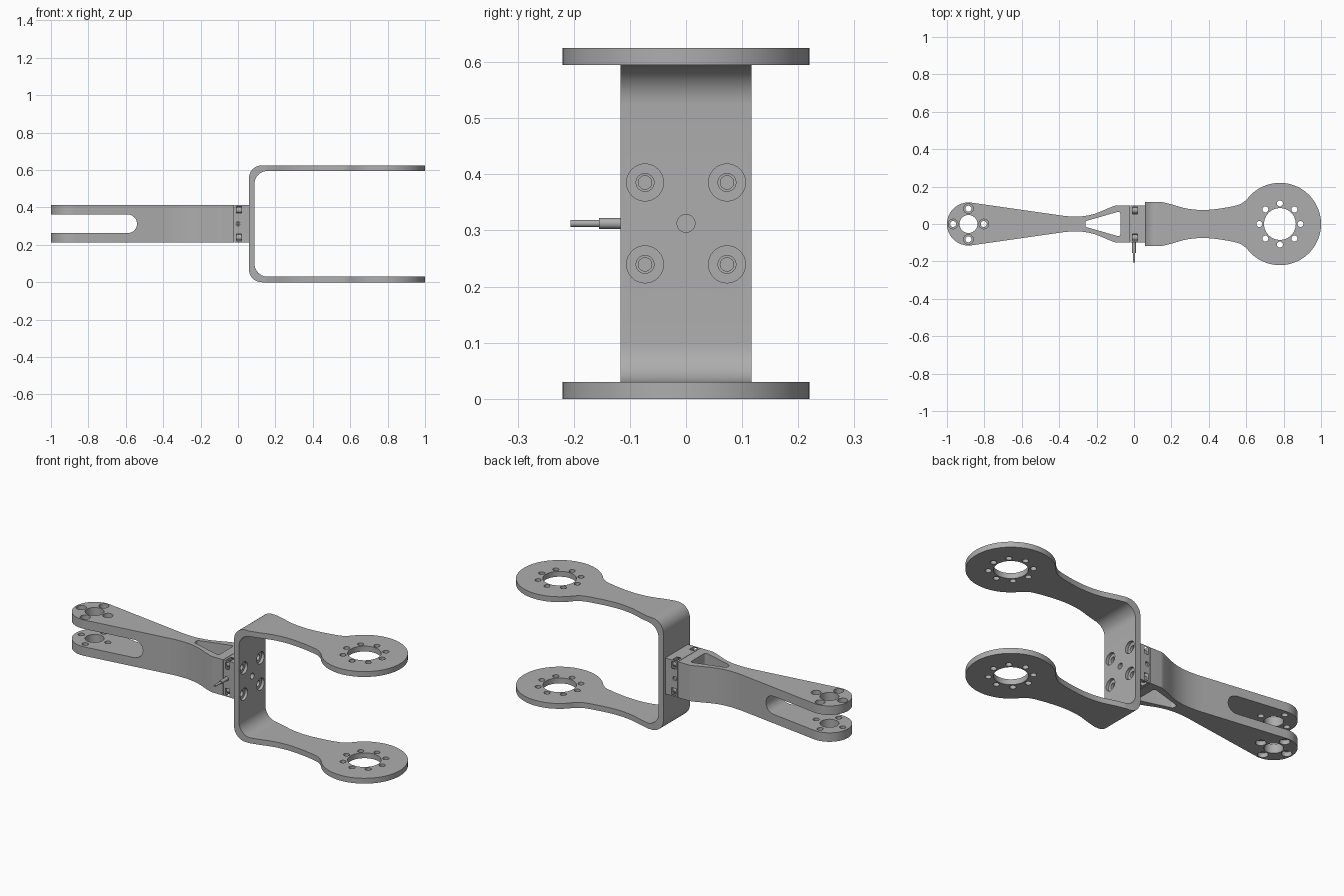
import bpy, bmesh
from math import cos, sin, pi, radians
from mathutils import Vector, Matrix
from mathutils.geometry import convex_hull_2d

cube = bpy.data.objects.get("Cube")
if cube:
    bpy.data.objects.remove(cube, do_unlink=True)

metal = bpy.data.materials.new("grey metal")
metal.use_nodes = True
GREY = (0.42, 0.42, 0.42, 1)
metal.diffuse_color = GREY
metal.node_tree.nodes["Principled BSDF"].inputs["Base Color"].default_value = GREY

MID = 0.3125                       # height of the joint axis
BOLTS = [(y, MID + z) for y in (-0.073, 0.073) for z in (-0.073, 0.073)]


def arc(cx, cy, r, a, b, n=16):
    """Points on an arc, angles in degrees."""
    return [(cx + r * cos(radians(a + (b - a) * i / n)),
             cy + r * sin(radians(a + (b - a) * i / n))) for i in range(n + 1)]


def smooth(points, n=6):
    """Smooth curve through a few points."""
    p = [Vector(q) for q in [points[0]] + points + [points[-1]]]
    out = []
    for a, b, c, d in zip(p, p[1:], p[2:], p[3:]):
        for i in range(n):
            t = i / n
            v = 0.5 * (2 * b + (c - a) * t + (2 * a - 5 * b + 4 * c - d) * t * t
                       + (3 * b - a - 3 * c + d) * t ** 3)
            out.append((v.x, v.y))
    return out + [points[-1]]


def hull(circles, r):
    """Rounded outline around a set of equal circles."""
    pts = [Vector(q) for x, y in circles for q in arc(x, y, r, 0, 360, 32)[:-1]]
    return [tuple(pts[i]) for i in convex_hull_2d(pts)]


def mirrored(half):
    """Close an upper outline with its reflection below the centre line."""
    return half + [(x, -y) for x, y in reversed(half) if y > 0.001]


def prism(name, outline, lo, hi, axis="z"):
    """Extrude an outline: x,y along z; x,z along y; or y,z along x."""
    place = {"z": lambda a, b, h: (a, b, h),
             "y": lambda a, b, h: (a, h, b),
             "x": lambda a, b, h: (h, a, b)}[axis]
    bm = bmesh.new()
    face = bm.faces.new([bm.verts.new(place(a, b, lo)) for a, b in outline])
    new = bmesh.ops.extrude_face_region(bm, geom=[face])["geom"]
    bmesh.ops.translate(bm, vec=place(0, 0, hi - lo),
                        verts=[g for g in new if isinstance(g, bmesh.types.BMVert)])
    bmesh.ops.recalc_face_normals(bm, faces=bm.faces)
    mesh = bpy.data.meshes.new(name)
    bm.to_mesh(mesh)
    bm.free()
    mesh.materials.append(metal)
    obj = bpy.data.objects.new(name, mesh)
    bpy.context.collection.objects.link(obj)
    return obj


def rod(name, a, b, r, lo, hi, axis="z", n=32):
    return prism(name, arc(a, b, r, 0, 360, n)[:-1], lo, hi, axis)


def activate(obj):
    bpy.ops.object.select_all(action="DESELECT")
    obj.select_set(True)
    bpy.context.view_layer.objects.active = obj


def combine(obj, cutter, operation="DIFFERENCE"):
    cutter.hide_render = True
    activate(obj)
    mod = obj.modifiers.new("cut", "BOOLEAN")
    mod.operation, mod.object, mod.solver = operation, cutter, "EXACT"
    bpy.ops.object.modifier_apply(modifier=mod.name)
    bpy.data.objects.remove(cutter, do_unlink=True)


def finish(obj):
    activate(obj)
    bpy.ops.object.shade_smooth_by_angle(angle=radians(30))


# U-shaped bracket: side profile limited by the top outline
T, X0, TOP, R = 0.03, 0.058, 0.625, 0.07
u_profile = ([(1.05, 0)] + arc(X0 + R, R, R, 270, 180, 10)
             + arc(X0 + R, TOP - R, R, 180, 90, 10) + [(1.05, TOP), (1.05, TOP - T)]
             + arc(X0 + T + R, TOP - T - R, R, 90, 180, 10)
             + arc(X0 + T + R, T + R, R, 180, 270, 10) + [(1.05, T)])
bracket = prism("fork_bracket", u_profile, -0.3, 0.3, "y")
side = smooth([(0.15, 0.117), (0.20, 0.105), (0.28, 0.083), (0.36, 0.075),
               (0.44, 0.080), (0.52, 0.093), (0.57, 0.107), (0.604, 0.132)])
outline = mirrored([(0.0, 0.117)] + side + arc(0.78, 0, 0.22, 142, 0, 40))
combine(bracket, prism("outline_cutter", outline, -0.1, 0.8), "INTERSECT")

# Bearing holes and their rings of small holes
combine(bracket, rod("bore_cutter", 0.78, 0, 0.085, -0.1, 0.8, n=48))
for i in range(8):
    a = i * pi / 4
    combine(bracket, rod("ring_cutter", 0.78 + 0.11 * cos(a), 0.11 * sin(a),
                         0.016, -0.1, 0.8, n=20))

# Counterbored bolt holes in the bracket wall
for y, z in BOLTS:
    combine(bracket, rod("head_cutter", y, z, 0.033, 0.072, 0.12, "x"))
    combine(bracket, rod("shank_cutter", y, z, 0.016, 0.03, 0.12, "x", 24))
combine(bracket, rod("pin_cutter", 0, MID, 0.016, 0.03, 0.12, "x", 24))
finish(bracket)

# Tapered arm with a forked end
Z0, Z1 = 0.2125, 0.4125
curve = smooth([(-0.42, 0.050), (-0.36, 0.042), (-0.30, 0.040), (-0.25, 0.045),
                (-0.20, 0.058), (-0.14, 0.083), (-0.10, 0.098), (-0.08, 0.100)])
half = arc(-0.885, 0, 0.115, 180, 82, 24) + curve + [(-0.021, 0.100)]
arm = prism("forked_arm", mirrored(half), Z0, Z1)
combine(arm, prism("slot_cutter", hull([(-1.2, MID), (-0.59, MID)], 0.05), -0.3, 0.3, "y"))
combine(arm, prism("window_cutter", hull([(-0.248, 0.006), (-0.248, -0.006),
                                          (-0.085, 0.053), (-0.085, -0.053)], 0.012), 0, 0.6))
combine(arm, rod("bore_cutter", -0.885, 0, 0.048, 0, 0.6))
for i in range(4):
    x, y = -0.885 + 0.082 * cos(i * pi / 2), 0.082 * sin(i * pi / 2)
    combine(arm, rod("screw_cutter", x, y, 0.016, 0, 0.6, n=20))
    for lo, hi in ((0.1, Z0 + 0.025), (Z1 - 0.025, 0.5)):
        combine(arm, rod("recess_cutter", x, y, 0.026, lo, hi, n=24))
finish(arm)

# Sensor block between arm and bracket, its bolt recesses open at the sides
block = prism("sensor_block", [(-0.1, Z0), (0.1, Z0), (0.1, Z1), (-0.1, Z1)],
              -0.019, X0, "x")
for y, z in BOLTS:
    combine(block, rod("recess_cutter", y, z, 0.033, -0.008, 0.018, "x"))
    combine(block, rod("thread_cutter", y, z, 0.012, 0.04, 0.1, "x", 24))
for y in (-0.1, 0.1):
    combine(block, rod("dimple_cutter", 0, MID, 0.012, y - 0.01, y + 0.01, "y", 20))
finish(block)
for i, (y, z) in enumerate(BOLTS):
    finish(rod(f"bolt_{i + 1}", y, z, 0.016, -0.012, 0.022, "x", 24))

# Cable with its sleeve on the front side
finish(rod("cable_sleeve", 0, MID, 0.010, -0.155, -0.08, "y", 24))
finish(rod("cable", 0, MID, 0.0065, -0.206, -0.15, "y", 20))
